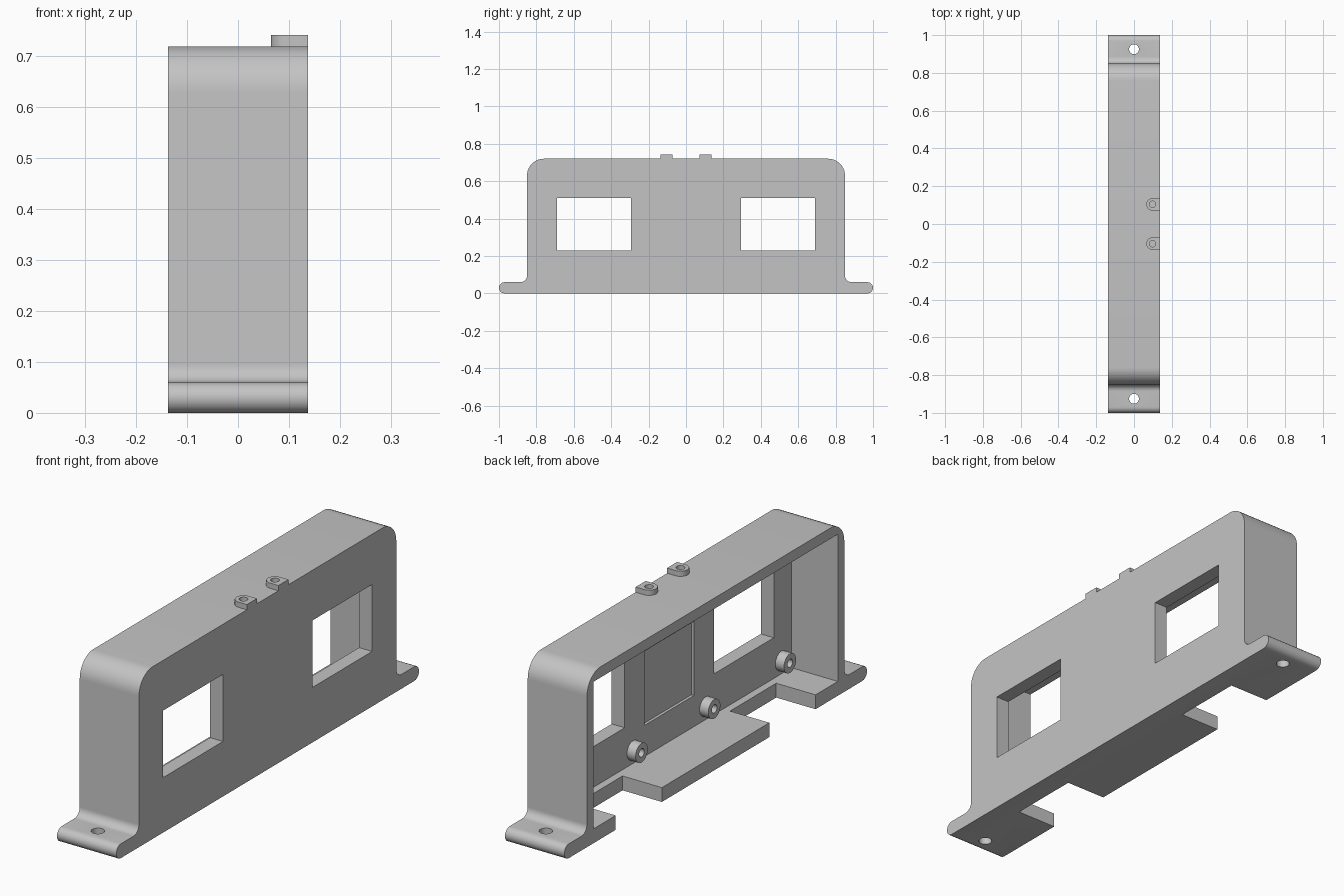
import bpy, bmesh, math
from mathutils import Vector

if "Cube" in bpy.data.objects:
    bpy.data.objects.remove(bpy.data.objects["Cube"])

grey = bpy.data.materials.new("light_grey")
grey.diffuse_color = (0.55, 0.55, 0.55, 1)
grey.use_nodes = True
grey.node_tree.nodes["Principled BSDF"].inputs["Base Color"].default_value = grey.diffuse_color


def arc(cx, cy, r, a0, a1, n=10):
    """Points of an arc, angles in degrees."""
    return [(cx + r * math.cos(math.radians(a0 + (a1 - a0) * i / n)),
             cy + r * math.sin(math.radians(a0 + (a1 - a0) * i / n))) for i in range(n + 1)]


def prism(name, pts, lo, hi, axis):
    """Extrude a profile: axis 'X' takes (y, z) points, axis 'Z' takes (x, y) points."""
    bm = bmesh.new()
    place = (lambda p: (lo, p[0], p[1])) if axis == 'X' else (lambda p: (p[0], p[1], lo))
    face = bm.faces.new([bm.verts.new(place(p)) for p in pts])
    out = bmesh.ops.extrude_face_region(bm, geom=[face])
    step = Vector((hi - lo, 0, 0)) if axis == 'X' else Vector((0, 0, hi - lo))
    bmesh.ops.translate(bm, vec=step,
                        verts=[g for g in out["geom"] if isinstance(g, bmesh.types.BMVert)])
    bmesh.ops.recalc_face_normals(bm, faces=bm.faces[:])
    mesh = bpy.data.meshes.new(name)
    bm.to_mesh(mesh)
    bm.free()
    mesh.materials.append(grey)
    ob = bpy.data.objects.new(name, mesh)
    bpy.context.collection.objects.link(ob)
    return ob


def box(name, x0, x1, y0, y1, z0, z1):
    return prism(name, [(y0, z0), (y1, z0), (y1, z1), (y0, z1)], x0, x1, 'X')


def circle(cx, cy, r, n=32):
    return arc(cx, cy, r, 0, 360, n)[:-1]


def cut(ob, cutter):
    """Subtract the cutter and discard it."""
    cutter.hide_render = True
    bpy.context.view_layer.objects.active = ob
    mod = ob.modifiers.new("cut", 'BOOLEAN')
    mod.operation, mod.solver, mod.object = 'DIFFERENCE', 'EXACT', cutter
    bpy.ops.object.modifier_apply(modifier=mod.name)
    bpy.data.objects.remove(cutter)


def smooth(ob):
    bpy.ops.object.select_all(action='DESELECT')
    ob.select_set(True)
    bpy.context.view_layer.objects.active = ob
    bpy.ops.object.shade_smooth_by_angle(angle=math.radians(30))


W = 0.137       # half depth of the housing
BACK = 0.077    # inner side of the face plate

# Housing: arched outline with rounded feet, extruded across the depth
half = (arc(0.97, 0.03, 0.03, -90, 90)
        + arc(0.885, 0.095, 0.035, -90, -180)
        + arc(0.76, 0.63, 0.09, 0, 90))
housing = prism("housing", half + [(-y, z) for y, z in reversed(half)], -W, W, 'X')

# Cavity open at the back, and shallow panel recess behind the face plate
cut(housing, box("cavity", -0.3, BACK, -0.807, 0.807, 0.06, 0.675))
cut(housing, box("panel_recess", 0.0, BACK + 0.012, -0.163, 0.163, 0.19, 0.5))

for s in (-1, 1):
    # Windows, floor notches and foot screw holes
    y0, y1 = sorted((s * 0.295, s * 0.69))
    cut(housing, box("window", 0.0, 0.3, y0, y1, 0.23, 0.51))
    y0, y1 = sorted((s * 0.355, s * 0.66))
    cut(housing, box("floor_notch", -0.3, 0.045, y0, y1, -0.1, 0.1))
    cut(housing, prism("foot_hole", circle(0, s * 0.925, 0.026), -0.1, 0.2, 'Z'))
smooth(housing)

for s, side in ((-1, "front"), (1, "rear")):
    # Eyelets on top
    y = s * 0.104
    outline = [(W, y - 0.033), (W, y + 0.033)] + arc(0.098, y, 0.033, 90, 270, 16)
    eyelet = prism(f"{side}_eyelet", outline, 0.72, 0.742, 'Z')
    cut(eyelet, prism("eyelet_hole", circle(0.098, y, 0.017), 0.6, 0.8, 'Z'))
    smooth(eyelet)
    # Screw bosses on the inside of the face plate
    for place, by in (("inner", 0.24), ("outer", 0.74)):
        boss = prism(f"{side}_{place}_boss", circle(s * by, 0.115, 0.04), BACK - 0.04, BACK, 'X')
        cut(boss, prism("boss_hole", circle(s * by, 0.115, 0.017), 0.0, 0.1, 'X'))
        smooth(boss)
